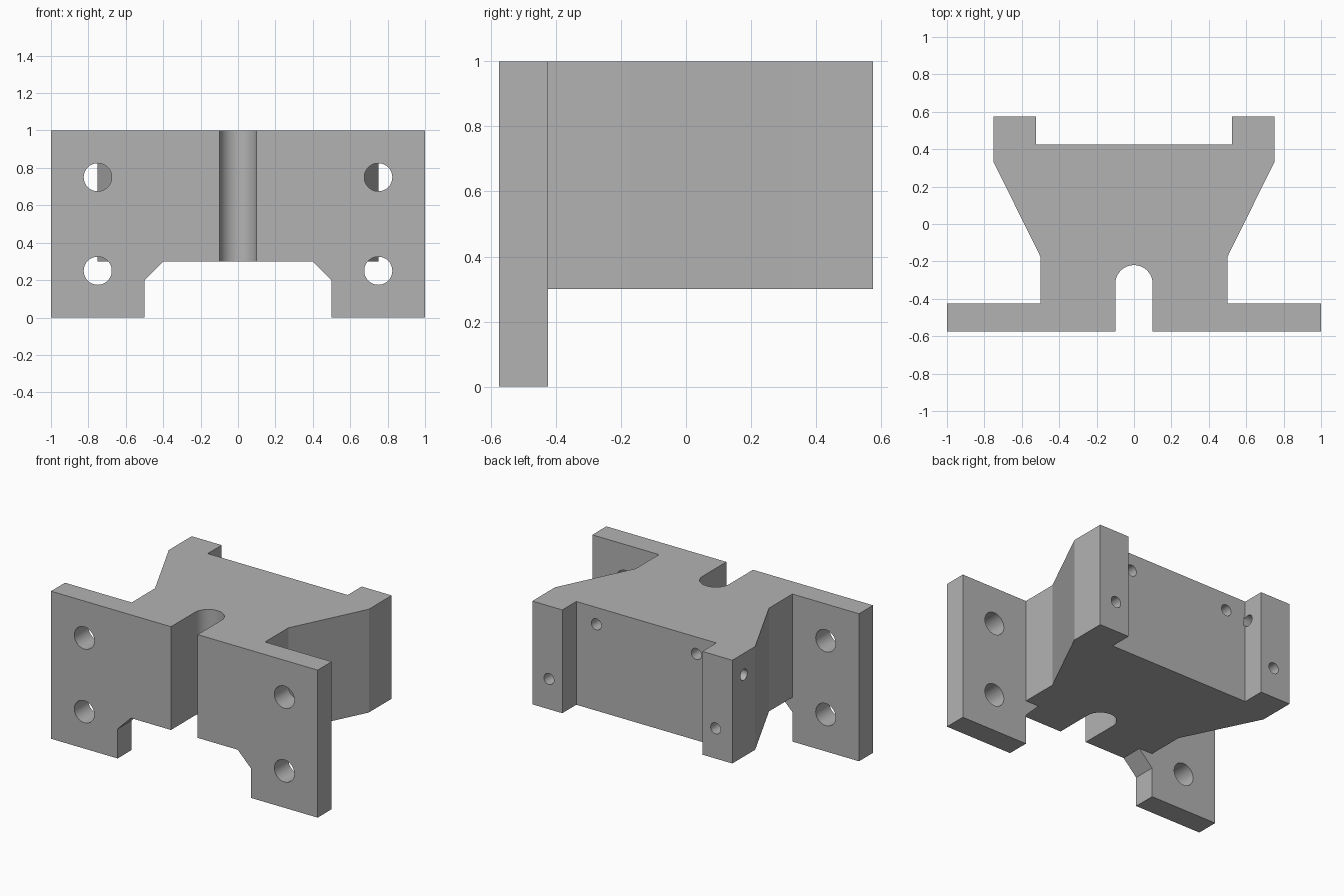
import bpy, bmesh, math
from mathutils import Matrix, Vector

cube = bpy.data.objects.get("Cube")
if cube:
    bpy.data.objects.remove(cube, do_unlink=True)

grey = bpy.data.materials.new("machined_grey")
grey.use_nodes = True
grey.diffuse_color = (0.45, 0.45, 0.45, 1)
grey.node_tree.nodes["Principled BSDF"].inputs["Base Color"].default_value = (0.45, 0.45, 0.45, 1)


def add_object(name, bm):
    bmesh.ops.recalc_face_normals(bm, faces=bm.faces)
    mesh = bpy.data.meshes.new(name)
    bm.to_mesh(mesh)
    bm.free()
    mesh.materials.append(grey)
    obj = bpy.data.objects.new(name, mesh)
    bpy.context.collection.objects.link(obj)
    return obj


def prism(name, points, sweep):
    """Extrude a closed 3D outline along a vector."""
    bm = bmesh.new()
    face = bm.faces.new([bm.verts.new(p) for p in points])
    ext = bmesh.ops.extrude_face_region(bm, geom=[face])
    moved = [g for g in ext["geom"] if isinstance(g, bmesh.types.BMVert)]
    bmesh.ops.translate(bm, verts=moved, vec=sweep)
    return add_object(name, bm)


def rod(start, end, radius):
    """Round cutter between two points."""
    a, b = Vector(start), Vector(end)
    turn = (b - a).to_track_quat('Z', 'Y').to_matrix().to_4x4()
    bm = bmesh.new()
    bmesh.ops.create_cone(bm, cap_ends=True, segments=40, radius1=radius, radius2=radius,
                          depth=(b - a).length, matrix=Matrix.Translation((a + b) / 2) @ turn)
    return add_object("hole_cutter", bm)


def cut(target, cutter):
    cutter.hide_render = True
    mod = target.modifiers.new("cut", 'BOOLEAN')
    mod.operation = 'DIFFERENCE'
    mod.solver = 'EXACT'
    mod.object = cutter
    bpy.context.view_layer.objects.active = target
    bpy.ops.object.modifier_apply(modifier=mod.name)
    bpy.data.objects.remove(cutter, do_unlink=True)


# Plan outline: right half from slot to rear recess, then mirrored
FRONT, BACK, STEP = -0.575, 0.575, -0.425
half = [(0.1 * math.sin(math.radians(a)), -0.32 + 0.1 * math.cos(math.radians(a)))
        for a in range(0, 91, 6)]
half += [(0.1, FRONT), (1, FRONT), (1, STEP), (0.5, STEP), (0.5, -0.175),
         (0.75, 0.33), (0.75, BACK), (0.525, BACK), (0.525, 0.425)]
outline = half + [(-x, y) for x, y in reversed(half[1:])]
bracket = prism("mounting_bracket", [(x, y, 0) for x, y in outline], (0, 0, 1))

# Chamfered notch under the flange
notch = [(-0.5, -0.1), (-0.5, 0.2), (-0.4, 0.3), (0.4, 0.3), (0.5, 0.2), (0.5, -0.1)]
cut(bracket, prism("notch_cutter", [(x, -0.7, z) for x, z in notch], (0, 0.4, 0)))

# Underside clearance behind the flange
under = [(-1.2, STEP), (1.2, STEP), (1.2, 0.8), (-1.2, 0.8)]
cut(bracket, prism("underside_cutter", [(x, y, -0.2) for x, y in under], (0, 0, 0.5)))

for side in (-1, 1):
    # Flange bolt holes
    for z in (0.25, 0.75):
        cut(bracket, rod((0.75 * side, -0.7, z), (0.75 * side, -0.4, z), 0.075))
    # Blind holes in the rear arms and the recessed rear face
    cut(bracket, rod((0.625 * side, 0.35, 0.505), (0.625 * side, 0.65, 0.505), 0.0375))
    cut(bracket, rod((0.375 * side, 0.18, 0.885), (0.375 * side, 0.5, 0.885), 0.0375))

# Cross hole through one arm
cut(bracket, rod((-0.85, 0.452, 0.855), (-0.51, 0.452, 0.855), 0.0375))

bpy.ops.object.select_all(action='DESELECT')
bracket.select_set(True)
bpy.context.view_layer.objects.active = bracket
bpy.ops.object.shade_smooth_by_angle(angle=math.radians(20))
